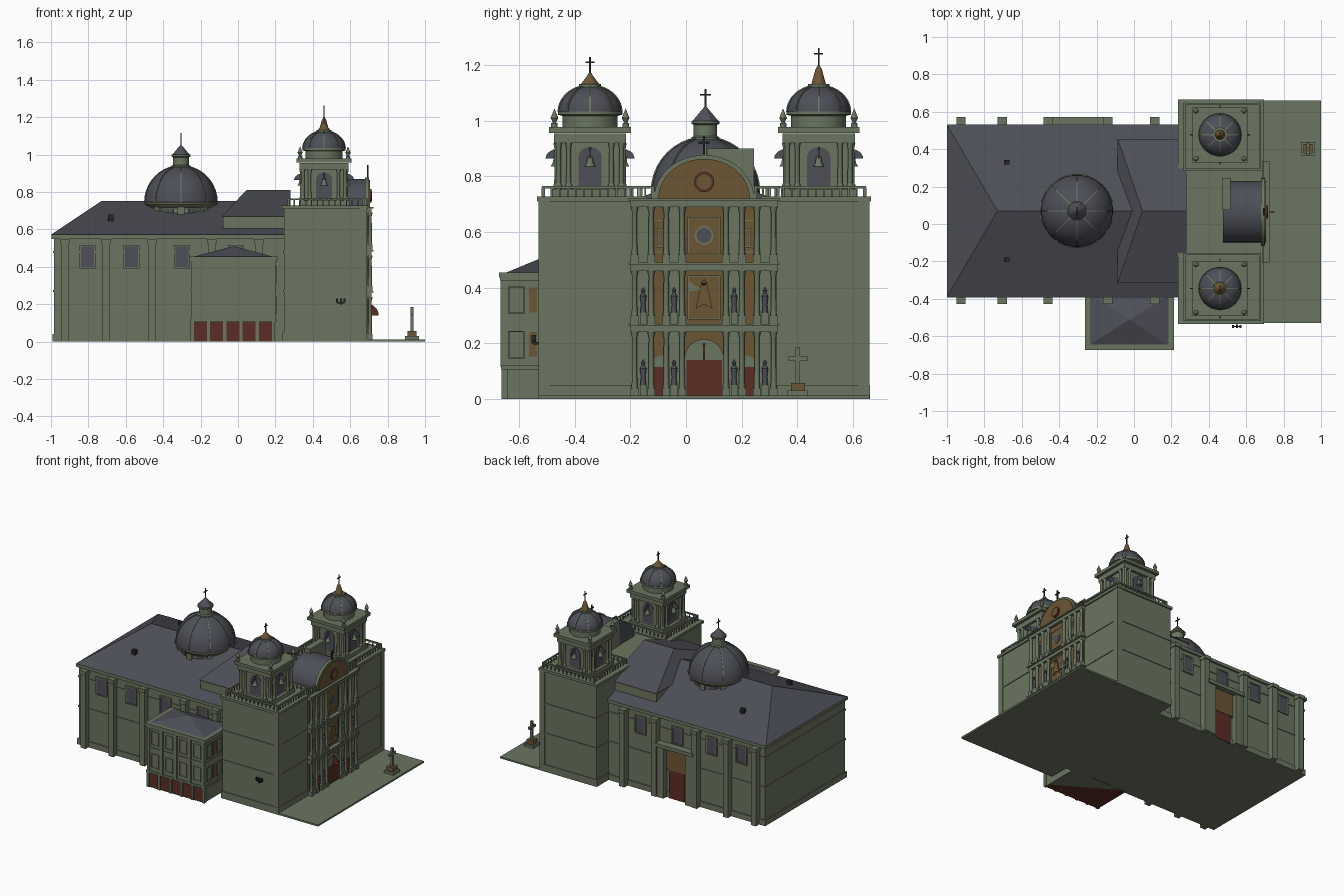
import bpy, bmesh, math
from mathutils import Matrix

if "Cube" in bpy.data.objects:
    bpy.data.objects.remove(bpy.data.objects["Cube"])

def material(name, rgb):
    m = bpy.data.materials.new(name)
    m.diffuse_color = (*rgb, 1)
    m.use_nodes = True
    m.node_tree.nodes["Principled BSDF"].inputs["Base Color"].default_value = m.diffuse_color
    return m

GREEN = material("green stone", (.145, .182, .118))
GREY = material("slate grey", (.074, .079, .097))
GOLD = material("ochre stone", (.150, .093, .036))
RED = material("dark red wood", (.105, .026, .017))
BLACK = material("black iron", (.02, .02, .022))

parts = {}
M = Matrix()          # current placement
YC = .065             # symmetry axis of the church

def add(name, mat, verts, faces):
    bm = parts.setdefault((name, mat), bmesh.new())
    vs = [bm.verts.new(M @ Matrix.Translation(v).translation) for v in verts]
    for f in faces:
        bm.faces.new([vs[i] for i in f])

def prism(name, mat, pts, axis, a, b):
    # polygon in the plane across the axis, extruded from a to b
    n = len(pts)
    put = {'x': lambda p, t: (t, p[0], p[1]), 'y': lambda p, t: (p[0], t, p[1]),
           'z': lambda p, t: (p[0], p[1], t)}[axis]
    add(name, mat, [put(p, a) for p in pts] + [put(p, b) for p in pts],
        [list(range(n))[::-1], list(range(n, 2 * n))] +
        [(i, (i + 1) % n, n + (i + 1) % n, n + i) for i in range(n)])

def box(name, mat, x0, x1, y0, y1, z0, z1):
    prism(name, mat, [(x0, y0), (x1, y0), (x1, y1), (x0, y1)], 'z', z0, z1)

def lathe(name, mat, cx, cy, prof, n=24):
    verts, rings, faces = [], [], []
    for r, z in prof:
        k = 1 if r == 0 else n
        rings.append([len(verts) + i for i in range(k)])
        verts += [(cx + r * math.cos((i + .5) * math.tau / n), cy + r * math.sin((i + .5) * math.tau / n), z)
                  for i in range(k)]
    for A, B in zip(rings, rings[1:]):
        for i in range(n):
            j = (i + 1) % n
            q = [A[i % len(A)], A[j % len(A)], B[j % len(B)], B[i % len(B)]]
            faces.append(list(dict.fromkeys(q)))
    for R in (rings[0], rings[-1]):
        if len(R) > 1:
            faces.append(R)
    add(name, mat, verts, faces)

def arch(c, hw, z0, zs, rise, n=16):
    top = [(c + hw * math.cos(math.pi * i / n), zs + rise * math.sin(math.pi * i / n)) for i in range(n + 1)]
    return top if z0 == zs else [(c - hw, z0), (c + hw, z0)] + top

def frame(name, mat, axis, a, b, u0, u1, z0, z1, w=.008):
    for p, q, r, s in ((u0 - w, u0, z0 - w, z1 + w), (u1, u1 + w, z0 - w, z1 + w),
                       (u0, u1, z0 - w, z0), (u0, u1, z1, z1 + w)):
        prism(name, mat, [(p, r), (q, r), (q, s), (p, s)], axis, a, b)

def hip(name, mat, x0, x1, y0, y1, z0, z1, r0, r1):
    ym = (y0 + y1) / 2
    v = [(x0, y0, z0), (x1, y0, z0), (x1, y1, z0), (x0, y1, z0), (r0, ym, z1), (r1, ym, z1)]
    add(name, mat, v, [(3, 2, 1, 0), (0, 1, 5, 4), (2, 3, 4, 5), (3, 0, 4), (1, 2, 5)])

def cross(name, mat, x, y, z0, z1, arm, t):
    zc = z0 + (z1 - z0) * .68
    box(name, mat, x - t, x + t, y - t, y + t, z0, z1)
    box(name, mat, x - t, x + t, y - arm, y + arm, zc - t, zc + t)

def dome(name, x, y, z, r, h):
    global M
    lathe(name, GREY, x, y, [(r * math.cos(i * math.pi / 20), z + h * math.sin(i * math.pi / 20))
                             for i in range(10)] + [(0, z + h)], 32)
    ring = lambda k: [((r + k) * math.cos(i * math.pi / 20), z + (h + k) * math.sin(i * math.pi / 20)) for i in range(10)]
    for k in range(8):
        M = Matrix.Translation((x, y, 0)) @ Matrix.Rotation(k * math.pi / 4, 4, 'Z')
        prism(name + " ribs", GREEN, ring(.004) + ring(-.01)[::-1], 'y', -.003, .003)
    M = Matrix()

def balustrade(x0, y0, x1, y1):
    box("balustrade", GREEN, x0 - .005, x1 + .005, y0 - .005, y1 + .005, .756, .766)
    n = max(2, round(max(x1 - x0, y1 - y0) / .03))
    for i in range(n + 1):
        x, y, t = x0 + (x1 - x0) * i / n, y0 + (y1 - y0) * i / n, .006 if i in (0, n) else .003
        box("balustrade", GREEN, x - t, x + t, y - t, y + t, .72, .76)

# nave walls, bands, eaves and hipped roof
box("nave walls", GREEN, -.985, .28, -.38, .52, 0, .56)
for z0, z1, e in ((0, .04, .008), (.265, .275, .005), (.475, .485, .005), (.55, .572, .013)):
    box("nave bands", GREEN, -.985 - e, .28, -.38 - e, .52 + e, z0, z1)
hip("nave roof", GREY, -1, .28, -.39, .53, .572, .752, -.73, .28)
box("raised nave", GREEN, -.08, .28, -.305, .445, .56, .67)
hip("raised roof", GREY, -.087, .28, -.315, .455, .67, .81, .045, .28)
for y in (-.19, .33):
    box("roof vents", BLACK, -.695, -.665, y - .012, y + .012, .64, .68)

# buttresses and side windows
for x in (-.925, -.705, -.46, -.14, .11):
    for y0, y1 in ((-.42, -.37), (.51, .565)):
        box("buttresses", GREEN, x - .02, x + .02, y0, y1, 0, .55)
        box("buttresses", GREEN, x - .025, x + .025, y0 - .008, y1 + .008, .525, .55)
for x in (-.805, -.57, -.30, -.01):
    for y0, y1 in ((-.387, -.38), (.52, .527)):
        box("nave windows", GREY, x - .035, x + .035, y0, y1, .40, .51)
        frame("window frames", GREEN, 'y', y0 - .004, y1 + .004, x - .035, x + .035, .40, .51)

# north portal
box("portal door", RED, -.36, -.24, .52, .532, 0, .2)
box("portal panel", GOLD, -.38, -.22, .52, .535, .2, .36)
for x in (-.41, -.19):
    box("portal posts", GREEN, x - .025, x + .025, .52, .56, 0, .36)
box("portal lintel", GREEN, -.45, -.15, .52, .572, .36, .385)

# south chapel
box("chapel base", RED, -.245, .19, -.655, -.37, 0, .115)
for i in range(6):
    x = -.245 + i * .087
    box("chapel posts", GREEN, x - .009, x + .009, -.663, -.64, 0, .11)
box("chapel side walls", GREEN, -.248, .193, -.64, -.38, .0, .11)
box("chapel walls", GREEN, -.25, .2, -.66, -.37, .105, .44)
for z0, z1, e in ((.105, .12, .006), (.278, .288, .005), (.425, .437, .008), (.437, .455, .013)):
    box("chapel bands", GREEN, -.25 - e, .2 + e, -.66 - e, -.37, z0, z1)
hip("chapel roof", GREY, -.235, .185, -.645, -.38, .455, .51, -.026, -.024)
for x in (-.24, -.135, -.025, .085, .19):
    box("chapel pilasters", GREEN, x - .01, x + .01, -.667, -.655, .115, .43)
for z in (.15, .31):
    for x in (-.19, -.08, .03, .14):
        frame("chapel panels", GREEN, 'y', -.664, -.655, x - .025, x + .025, z, z + .09, .005)
    for y in (-.61, -.5):
        frame("chapel panels", GREEN, 'x', .195, .206, y - .025, y + .025, z, z + .09, .005)
    box("chapel side panel", GOLD, .2, .205, -.565, -.535, z, z + .09)

# crossing dome with lantern
DX = -.305
lathe("dome drum", GREEN, DX, .07, [(.168, .58), (.168, .735)], 16)
lathe("dome cornice", GREEN, DX, .07, [(.18, .715), (.2, .735), (.2, .745), (.18, .75)], 16)
for k in range(8):
    M = Matrix.Translation((DX, .07, 0)) @ Matrix.Rotation((k + .5) * math.pi / 4, 4, 'Z')
    box("drum windows", GREY, .15, .171, -.025, .025, .66, .71)
    M = M @ Matrix.Rotation(math.pi / 8, 4, 'Z')
    box("drum piers", GREEN, .15, .185, -.018, .018, .6, .72)
M = Matrix()
dome("main dome", DX, .07, .745, .193, .195)
lathe("lantern", GREEN, DX, .07, [(.052, .925), (.052, .94), (.043, .945), (.043, .985), (.052, .99), (.052, 1)], 16)
lathe("lantern roof", GREY, DX, .07, [(.05, 1), (0, 1.055)], 8)
cross("dome cross", BLACK, DX, .07, 1.05, 1.115, .02, .003)

# front block: centre and two towers
box("front centre", GREEN, .28, .69, -.16, .29, 0, .72)
for cy, top, cone_r, cone_z in ((-.345, 1.23, .035, 1.18), (.477, 1.262, .027, 1.205)):
    y0, y1 = (-.525, -.15) if cy < 0 else (.28, .655)
    box("tower base", GREEN, .245, .685, y0, y1, 0, .72)
    for z0, z1, e in ((0, .05, .006), (.265, .275, .005), (.475, .485, .005), (.71, .728, .01)):
        box("tower bands", GREEN, .245 - e, .685 + e, y0 - e, y1 + e, z0, z1)
    yo = -.53 if cy < 0 else .62
    box("tower corner strips", GREEN, .65, .69, yo, yo + .04, .05, .71)
    balustrade(.27, y0 + .012, .27, y1 - .012)
    balustrade(.672, y0 + .012, .672, y1 - .012)
    balustrade(.27, y0 + .012, .672, y0 + .012)
    balustrade(.27, y1 - .012, .672, y1 - .012)
    # belfry
    cx = .46
    for h, z0, z1 in ((.135, .72, .755), (.112, .75, .93), (.13, .92, .955), (.147, .957, .978)):
        box("belfry", GREEN, cx - h, cx + h, cy - h, cy + h, z0, z1)
    for k in range(4):
        M = Matrix.Translation((cx, cy, 0)) @ Matrix.Rotation(k * math.pi / 2, 4, 'Z')
        prism("belfry openings", GREY, arch(0, .042, .765, .87, .035), 'x', .1, .115)
        lathe("bells", GREEN, .122, 0, [(.02, .835), (.012, .85), (.009, .87), (.003, .875), (.003, .905)], 16)
        quarter = [(.11, .865)] + [(.11 + .05 * math.cos(i * math.pi / 12), .865 + .035 * math.sin(i * math.pi / 12)) for i in range(7)]
        prism("belfry shutters", GREY, quarter, 'y', -.003, .003)
        for y in (-.113, -.077, .077, .113):
            lathe("belfry columns", GREEN, .12, y, [(.012, .75), (.012, .77), (.009, .775), (.008, .9), (.012, .92)], 16)
        lathe("pinnacles", GREEN, .128, .128, [(.012, .978), (.012, .99), (.006, .995), (.014, 1.01), (.008, 1.025), (0, 1.045)], 16)
    M = Matrix()
    lathe("belfry drum", GREEN, cx, cy, [(.1, .97), (.1, 1.018), (.117, 1.022), (.117, 1.034)], 24)
    dome("belfry dome", cx, cy, 1.032, .113, .095)
    lathe("dome collar", GREEN, cx, cy, [(.04, 1.11), (.04, 1.132)], 16)
    lathe("tower spire", GOLD, cx, cy, [(cone_r, 1.13), (.012, cone_z - .02), (0, cone_z)], 16)
    cross("tower cross", BLACK, cx, cy, cone_z - .01, top, .016, .003)

# facade: cornices, columns, statues
box("facade panel", GOLD, .68, .695, YC - .26, YC + .26, .01, .7)
for z0, z1 in ((.24, .27), (.46, .49), (.69, .72)):
    box("facade cornices", GREEN, .68, .715, YC - .265, YC + .265, z0, z1 - .008)
    box("facade cornices", GREEN, .68, .725, YC - .272, YC + .272, z1 - .008, z1)
for z0, z1 in ((.01, .24), (.27, .46), (.49, .69)):
    for s in (-1, 1):
        for o in (.079, .136, .19, .25):
            y = YC + s * o
            box("column pedestals", GREEN, .68, .72, y - .014, y + .014, z0, z0 + .03)
            lathe("facade columns", GREEN, .706, y, [(.012, z0 + .03), (.010, z0 + .05), (.009, z1 - .02), (.014, z1)], 16)
        for o in (.108, .219):
            y = YC + s * o
            box("niche strips", GREEN, .68, .698, y - .02, y + .02, z0, z1)
            if z0 < .4:
                box("statue bases", GREEN, .69, .715, y - .012, y + .012, z0, z0 + .04)
                lathe("statues", GREY, .705, y, [(.011, z0 + .04), (.008, z0 + .07), (.012, z0 + .1), (.004, z0 + .112),
                                                 (.007, z0 + .12), (0, z0 + .132)], 16)

# doors and openings of the facade
prism("main door arch", GREEN, arch(YC, .072, .01, .14, .075), 'x', .69, .703)
box("main door", RED, .69, .706, YC - .064, YC + .064, .01, .14)
prism("main door fanlight", GREEN, arch(YC, .064, .14, .14, .062), 'x', .69, .705)
leaf = [(.69, .14)] + [(.69 + .062 * math.cos(i * math.pi / 16), .14 + .062 * math.sin(i * math.pi / 16)) for i in range(9)]
prism("open fan leaf", RED, leaf, 'y', YC - .003, YC + .003)
for s in (-1, 1):
    y = YC + s * .154
    prism("side door arches", GREEN, arch(y, .036, .01, .115, .04), 'x', .69, .7)
    box("side doors", RED, .69, .704, y - .03, y + .03, .01, .115)
    box("upper niches", GOLD, .69, .7, y - .012, y + .012, .55, .61)
    frame("niche frames", GREEN, 'x', .69, .703, y - .01, y + .01, .55, .61, .005)
    frame("niche frames", GREEN, 'x', .69, .699, y - .03, y + .03, .53, .64, .003)
for z0, z1 in ((.29, .44), (.525, .65)):
    box("centre panels", GOLD, .69, .7, YC - .055, YC + .055, z0, z1)
    frame("centre panel frames", GREEN, 'x', .69, .702, YC - .055, YC + .055, z0, z1, .004)
M = Matrix.Translation((.7, YC, .588)) @ Matrix.Rotation(math.pi / 2, 4, 'Y')
lathe("round window", GREY, 0, 0, [(.027, -.005), (.027, .006)], 24)
lathe("round window rim", GREEN, 0, 0, [(.034, -.005), (.034, .004)], 24)
M = Matrix()
prism("relief figure", GOLD, [(YC - .03, .325), (YC, .34), (YC + .03, .325), (YC + .012, .41), (YC - .012, .41)], 'x', .7, .709)
lathe("relief head", GOLD, .706, YC, [(0, .405), (.011, .416), (0, .43)], 16)
prism("relief rays", GREEN, [(YC - .06, .425), (YC - .06, .385), (YC - .01, .395)], 'x', .7, .704)

# arched gable with barrel vault behind
prism("barrel vault", GREY, arch(YC, .163, .72, .72, .15, 24), 'x', .475, .69)
prism("gable rim", GREEN, arch(YC, .18, .72, .72, .157, 24), 'x', .68, .7)
prism("gable face", GOLD, arch(YC, .165, .72, .72, .143, 24), 'x', .69, .706)
M = Matrix.Translation((.706, YC, .78)) @ Matrix.Rotation(math.pi / 2, 4, 'Y')
lathe("gable ring", RED, 0, 0, [(.036, -.004), (.036, .008)], 24)
lathe("gable ring centre", GOLD, 0, 0, [(.027, -.004), (.027, .01)], 24)
M = Matrix()
cross("gable cross", BLACK, .695, YC, .87, .945, .02, .004)
box("rear gable wall", GREEN, .47, .515, .075, .245, .72, .9)
balustrade(.69, -.2, .69, -.12)
balustrade(.69, .25, .69, .33)

# forecourt with stone cross, and wall lamp
box("forecourt", GREEN, .68, 1, -.53, .66, 0, .012)
box("cross base", GREEN, .893, .967, .365, .439, .01, .03)
box("cross pedestal", GOLD, .905, .955, .377, .427, .03, .058)
cross("stone cross", GREEN, .93, .402, .055, .186, .034, .008)
box("wall lamp", BLACK, .53, .57, -.55, -.545, .205, .211)
for x in (.53, .55, .57):
    box("wall lamp", BLACK, x - .005, x + .005, -.555, -.54, .2 if x == .55 else .21, .23)
box("wall lamp", BLACK, .547, .553, -.55, -.52, .195, .205)

# turn the collected parts into objects, smooth but sharp over 23 degrees
for (name, mat), bm in parts.items():
    bmesh.ops.recalc_face_normals(bm, faces=bm.faces)
    for f in bm.faces:
        f.smooth = True
    for e in bm.edges:
        e.smooth = e.calc_face_angle(3) < .4
    me = bpy.data.meshes.new(name)
    bm.to_mesh(me)
    bm.free()
    me.materials.append(mat)
    bpy.context.collection.objects.link(bpy.data.objects.new(name, me))
